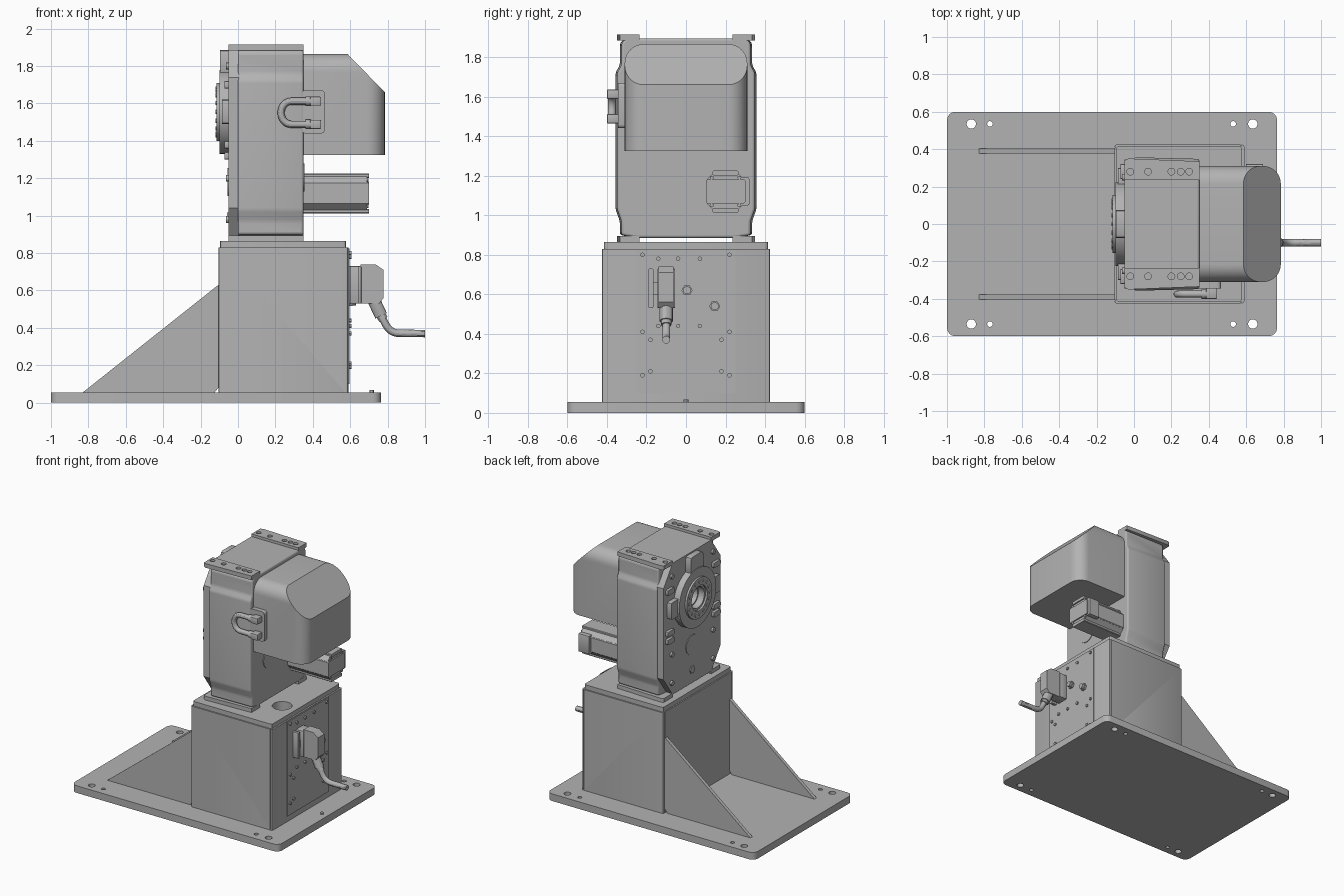
import bpy, bmesh, math
from mathutils import Vector, Matrix

cube = bpy.data.objects.get("Cube")
if cube:
    bpy.data.objects.remove(cube, do_unlink=True)

grey = bpy.data.materials.new("plain grey")
grey.use_nodes = True
grey.diffuse_color = (0.45, 0.45, 0.45, 1)
grey.node_tree.nodes["Principled BSDF"].inputs["Base Color"].default_value = grey.diffuse_color
parts = []


def finish(name, bm):
    bmesh.ops.recalc_face_normals(bm, faces=bm.faces)
    me = bpy.data.meshes.new(name)
    bm.to_mesh(me)
    bm.free()
    me.materials.append(grey)
    ob = bpy.data.objects.new(name, me)
    bpy.context.collection.objects.link(ob)
    parts.append(ob)
    return ob


def place(axis, u, v, w):
    return {"x": (w, u, v), "y": (u, w, v), "z": (u, v, w)}[axis]


def prism(name, pts, axis, a, b):
    """Extrude a 2D outline along an axis from a to b."""
    bm = bmesh.new()
    f = bm.faces.new([bm.verts.new(place(axis, u, v, a)) for u, v in pts])
    r = bmesh.ops.extrude_face_region(bm, geom=[f])
    step = Vector(place(axis, 0, 0, b - a))
    bmesh.ops.translate(bm, verts=[g for g in r["geom"] if isinstance(g, bmesh.types.BMVert)], vec=step)
    return finish(name, bm)


def box(name, x, y, z, axis=None, r=0.0, segs=4):
    """Box by ranges; the edges parallel to the axis can be rounded."""
    bm = bmesh.new()
    bmesh.ops.create_cube(bm, size=1)
    for v in bm.verts:
        v.co = [lo + (c + 0.5) * (hi - lo) for c, (lo, hi) in zip(v.co, (x, y, z))]
    if r:
        i = "xyz".find(axis) if axis else -1
        es = [e for e in bm.edges if i < 0 or abs((e.verts[0].co - e.verts[1].co).normalized()[i]) > 0.9]
        bmesh.ops.bevel(bm, geom=es, offset=r, segments=segs, profile=0.5, affect='EDGES')
    return finish(name, bm)


def circle(u, v, r, n=32):
    return [(u + r * math.cos(2 * math.pi * i / n), v + r * math.sin(2 * math.pi * i / n)) for i in range(n)]


def cyl(name, axis, u, v, r, a, b, n=32):
    return prism(name, circle(u, v, r, n), axis, a, b)


def cut(ob, cutter):
    m = ob.modifiers.new("cut", 'BOOLEAN')
    m.object, m.solver = cutter, 'EXACT'
    bpy.context.view_layer.objects.active = ob
    bpy.ops.object.modifier_apply(modifier=m.name)
    parts.remove(cutter)
    bpy.data.objects.remove(cutter, do_unlink=True)


def tube(name, pts, r, smooth=True):
    cu = bpy.data.curves.new(name, 'CURVE')
    cu.dimensions, cu.bevel_depth, cu.use_fill_caps = '3D', r, True
    cu.bevel_resolution = 4
    s = cu.splines.new('NURBS' if smooth else 'POLY')
    s.points.add(len(pts) - 1)
    for p, c in zip(s.points, pts):
        p.co = (*c, 1)
    if smooth:
        s.use_endpoint_u, s.order_u, s.resolution_u = True, 3, 8
    ob = bpy.data.objects.new(name, cu)
    me = bpy.data.meshes.new_from_object(ob)
    bpy.data.objects.remove(ob)
    me.materials.clear()
    me.materials.append(grey)
    ob = bpy.data.objects.new(name, me)
    bpy.context.collection.objects.link(ob)
    parts.append(ob)


# Floor plate with anchor holes
plate = box("floor_plate", (-1, 0.765), (-0.6, 0.6), (0, 0.055), "z", 0.045)
for x, r in ((-0.87, 0.025), (-0.77, 0.015), (0.53, 0.015), (0.635, 0.025)):
    for s in (-1, 1):
        cut(plate, cyl("hole", "z", x, s * 0.535, r, -0.1, 0.1, 20))
cyl("ground_bolt", "z", 0.715, 0, 0.012, 0.05, 0.068, 12)

# Gussets
for s, side in ((1, "left"), (-1, "right")):
    prism(side + "_gusset", [(-0.83, 0.055), (-0.125, 0.055), (-0.105, 0.08), (-0.105, 0.63)],
          "y", s * 0.39 - 0.013, s * 0.39 + 0.013)

# Pedestal, with corner grooves and a cable hole in its top
pedestal = box("pedestal", (-0.105, 0.59), (-0.425, 0.425), (0.05, 0.83), "z", 0.012, 2)
top = box("pedestal_top", (-0.095, 0.578), (-0.415, 0.415), (0.825, 0.865), "z", 0.015, 3)
for ob in (pedestal, top):
    cut(ob, cyl("hole", "z", 0.46, -0.12, 0.07, 0.7, 0.9))
for s in (-1, 1):
    cut(pedestal, box("groove", (0.57, 0.576), (s * 0.425 - 0.008, s * 0.425 + 0.008), (0.06, 0.84)))
    cut(pedestal, box("groove", (-0.12, -0.098), (s * 0.408 - 0.003, s * 0.408 + 0.003), (0.06, 0.84)))

# Service panel and its screws
box("service_panel", (0.585, 0.597), (-0.25, 0.25), (0.1, 0.825))
rows = {(0.22, -0.22): (0.19, 0.41, 0.8), (0.18, -0.18): (0.21, 0.37), (-0.14, -0.04, 0.07): (0.44, 0.78)}
for ys, zs in rows.items():
    for y in ys:
        for z in zs:
            cyl("panel_screw", "x", y, z, 0.011, 0.59, 0.607, 12)
for y, z in ((0.005, 0.62), (0.145, 0.54)):
    cyl("port_nut", "x", y, z, 0.028, 0.59, 0.612, 6)
    cyl("port_cap", "x", y, z, 0.02, 0.6, 0.63, 16)

# Cable connector, gland and cable
box("connector_base", (0.59, 0.66), (-0.145, -0.055), (0.53, 0.73), None, 0.006, 2)
prism("connector_hood", [(0.655, 0.53), (0.755, 0.53), (0.778, 0.56), (0.778, 0.71), (0.735, 0.74), (0.655, 0.74)],
      "y", -0.138, -0.062)
box("connector_lever", (0.6, 0.645), (-0.19, -0.165), (0.53, 0.73), "x", 0.006, 2)
box("lever_pivot", (0.61, 0.635), (-0.17, -0.14), (0.6, 0.66))
tube("cable_gland", [(0.725, -0.1, 0.55), (0.765, -0.1, 0.465)], 0.034, False)
tube("gland_nut", [(0.76, -0.1, 0.475), (0.778, -0.1, 0.445)], 0.026, False)
tube("cable", [(0.77, -0.1, 0.46), (0.79, -0.1, 0.41), (0.83, -0.1, 0.373), (0.88, -0.1, 0.37), (1, -0.1, 0.37)], 0.02)

# Gear housing: waisted outline, tapering to the rear
half = [(0.335, 0.9), (0.335, 0.97), (0.357, 1.03), (0.357, 1.72), (0.335, 1.76), (0.335, 1.87), (0.31, 1.895)]
outline = [(0.25, 0.885)] + half
outline += [(-y, z) for y, z in reversed(outline)]
housing = prism("gear_housing", outline, "x", 0.0, 0.35)
for v in housing.data.vertices:
    if v.co.x > 0.3:
        v.co.y *= 0.975
bevel = housing.modifiers.new("soften", 'BEVEL')
bevel.width, bevel.segments, bevel.limit_method, bevel.angle_limit = 0.012, 3, 'ANGLE', 0.3
octo = [(0.235, 0.885), (0.345, 1.04), (0.345, 1.74), (0.235, 1.895)]
octo += [(-y, z) for y, z in reversed(octo)]
front = prism("housing_front", octo, "x", -0.05, 0.03)
cut(front, cyl("hole", "x", 0, 1.555, 0.07, -0.1, 0.0))

# Mounting flanges with holes, top and bottom
for s in (-1, 1):
    for z, name in ((1.883, "top_flange"), (0.863, "bottom_flange")):
        pts = [(-0.05, s * 0.235), (0.35, s * 0.235), (0.35, s * 0.335), (-0.03, s * 0.35), (-0.05, s * 0.34)]
        flange = prism(name, pts, "z", z, z + 0.032)
        if z > 1:
            for x in (-0.02, 0.075, 0.2, 0.25, 0.295):
                cut(flange, cyl("hole", "z", x, s * 0.28, 0.018, 1.9, 1.95, 16))

# Output ring with lugs, hub and bolt circle
def ring(name, r_out, r_in, a, b):
    ob = cyl(name, "x", 0, 1.555, r_out, a, b, 48)
    cut(ob, cyl("hole", "x", 0, 1.555, r_in, a - 0.05, b + 0.05, 48))

ring("output_ring", 0.225, 0.08, -0.1, -0.045)
ring("output_hub", 0.155, 0.095, -0.115, -0.095)
for i in range(16):
    a = math.tau * i / 16
    cyl("hub_bolt", "x", 0.125 * math.cos(a), 1.555 + 0.125 * math.sin(a), 0.012, -0.12, -0.11, 10)
for s in (-1, 1):
    box("ring_lug", (-0.085, -0.04), sorted((s * 0.18, s * 0.3)), (1.49, 1.62), "x", 0.015, 2)
    for z in (1.32, 1.38, 1.7):
        box("clamp_block", (-0.072, -0.04), sorted((s * 0.24, s * 0.32)), (z - 0.02, z + 0.02), "x", 0.008, 2)
    for z in (0.98, 1.2, 1.8):
        cyl("front_bolt", "x", s * 0.25, z, 0.018, -0.065, -0.04, 12)
box("upper_lug", (-0.095, -0.04), (-0.075, 0.075), (1.74, 1.885), "x", 0.02, 2)
cyl("front_cap", "x", 0, 1.18, 0.075, -0.055, -0.045)
cyl("front_plug", "x", 0, 0.99, 0.03, -0.058, -0.045, 6)
cyl("rear_cap", "x", -0.12, 1.205, 0.075, 0.345, 0.355)

# Motor cover: rounded top and rear edges, sloped corner
bm = bmesh.new()
bmesh.ops.create_cube(bm, size=1, matrix=Matrix.Translation((0.5625, 0, 1.595)) @ Matrix.Diagonal((0.445, 0.62, 0.54, 1)))
edges = []
for e in bm.edges:
    d = (e.verts[0].co - e.verts[1].co).normalized()
    m = (e.verts[0].co + e.verts[1].co) / 2
    if (abs(d.x) > 0.9 and m.z > 1.6) or (abs(d.z) > 0.9 and m.x > 0.6):
        edges.append(e)
bmesh.ops.bevel(bm, geom=edges, offset=0.095, segments=8, profile=0.5, affect='EDGES')
r = bmesh.ops.bisect_plane(bm, geom=bm.verts[:] + bm.edges[:] + bm.faces[:], plane_co=(0.585, 0, 1.865),
                           plane_no=(0.205, 0, 0.2), clear_outer=True)
bmesh.ops.edgeloop_fill(bm, edges=[g for g in r["geom_cut"] if isinstance(g, bmesh.types.BMEdge)])
finish("motor_cover", bm)

# Hose bracket and looped hose
box("hose_bracket", (0.34, 0.465), (-0.345, -0.3), (1.44, 1.67), "y", 0.02)
arc = [(0.285 - 0.055 * math.sin(math.pi * i / 12), -0.375, 1.55 + 0.062 * math.cos(math.pi * i / 12)) for i in range(13)]
tube("looped_hose", [(0.42, -0.375, 1.612)] + arc + [(0.42, -0.375, 1.488)], 0.019, False)
for z in (1.612, 1.488):
    box("hose_fitting", (0.385, 0.445), (-0.4, -0.34), (z - 0.024, z + 0.024), None, 0.006, 2)
    cyl("hose_collar", "x", -0.375, z, 0.025, 0.36, 0.39, 16)

# Lower motor: chamfered core between long side plates
box("motor_core", (0.34, 0.69), (0.105, 0.295), (1.025, 1.215), "x", 0.035, 1)
for z in (1.02, 1.21):
    box("motor_rail", (0.34, 0.7), (0.135, 0.265), (z - 0.008, z + 0.015), "x", 0.004, 1)
box("motor_mid_plate", (0.34, 0.7), (0.1, 0.3), (1.06, 1.18), "x", 0.006, 1)
box("motor_plug", (0.6, 0.69), (0.28, 0.32), (1.05, 1.19), "x", 0.006, 2)
for y in (0.13, 0.27):
    for z in (1.05, 1.19):
        cyl("motor_screw", "x", y, z, 0.01, 0.68, 0.698, 10)

# Smooth shading with sharp edges kept
bpy.ops.object.select_all(action='DESELECT')
for ob in parts:
    ob.select_set(True)
bpy.context.view_layer.objects.active = housing
bpy.ops.object.shade_smooth_by_angle(angle=math.radians(30))
